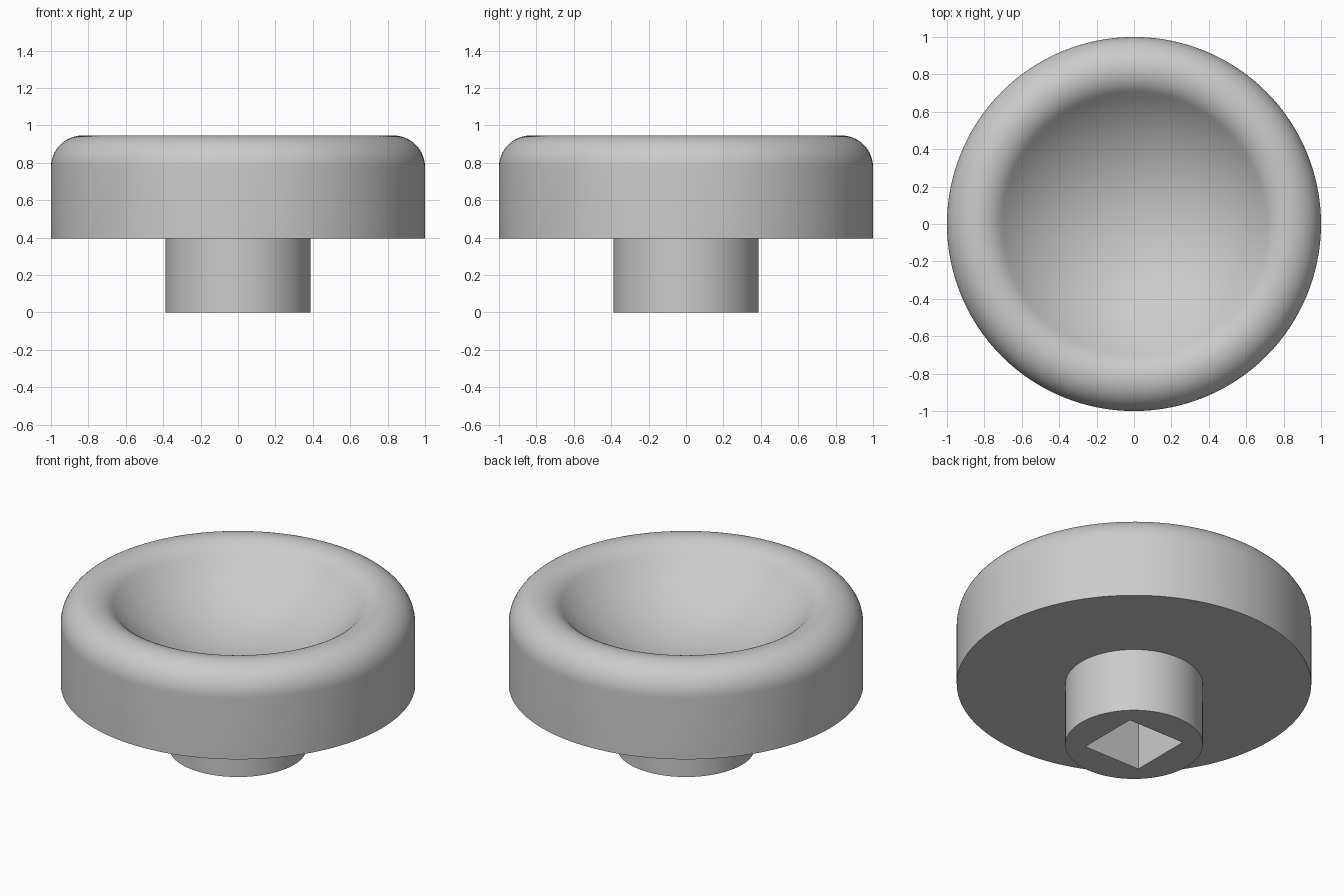
import bpy
import bmesh
from math import sin, cos, pi, radians

SEGMENTS = 128

cube = bpy.data.objects.get("Cube")
if cube:
    bpy.data.objects.remove(cube, do_unlink=True)

grey = bpy.data.materials.new("light grey")
grey.use_nodes = True
grey.diffuse_color = (0.6, 0.6, 0.6, 1)
grey.node_tree.nodes["Principled BSDF"].inputs["Base Color"].default_value = (0.6, 0.6, 0.6, 1)


def lathe(name, profile):
    """Spin an (r, z) profile around the z axis."""
    bm = bmesh.new()
    verts = [bm.verts.new((r, 0, z)) for r, z in profile]
    edges = [bm.edges.new(pair) for pair in zip(verts, verts[1:])]
    bmesh.ops.spin(bm, geom=verts + edges, cent=(0, 0, 0), axis=(0, 0, 1),
                   angle=2 * pi, steps=SEGMENTS, use_duplicate=False)
    bmesh.ops.remove_doubles(bm, verts=bm.verts, dist=1e-5)
    bmesh.ops.recalc_face_normals(bm, faces=bm.faces)
    mesh = bpy.data.meshes.new(name)
    bm.to_mesh(mesh)
    bm.free()
    obj = bpy.data.objects.new(name, mesh)
    bpy.context.collection.objects.link(obj)
    mesh.materials.append(grey)
    return obj


def activate(obj):
    bpy.ops.object.select_all(action='DESELECT')
    obj.select_set(True)
    bpy.context.view_layer.objects.active = obj


def arc(centre_r, centre_z, radius, start, end, steps):
    """Points on an arc, with angles measured from straight up, outward positive."""
    angles = [radians(start + (end - start) * i / steps) for i in range(steps + 1)]
    return [(centre_r + radius * sin(a), centre_z + radius * cos(a)) for a in angles]


# Cap: flat underside, straight wall, rounded rim and spherical dish
base_z, top_z = 0.395, 0.946
round_r, rim_r, slope = 0.17, 0.83, 47
rim = arc(rim_r, top_z - round_r, round_r, 90, -slope, 24)
edge_r, edge_z = rim[-1]
dish_r = edge_r / sin(radians(slope))
dish_centre = edge_z + dish_r * cos(radians(slope))
dish = arc(0, dish_centre, dish_r, 180 - slope, 180, 20)
cap = lathe("cap", [(0, base_z), (1, base_z)] + rim + dish[1:])

# Stem: plain cylinder with a square socket in its lower end
stem_r = 0.388
stem = lathe("stem", [(0, 0), (stem_r, 0), (stem_r, base_z + 0.005), (0, base_z + 0.005)])
socket_side, socket_depth = 0.39, 0.385
bpy.ops.mesh.primitive_cube_add(size=1, location=(0, 0, socket_depth - 0.25))
cutter = bpy.context.object
cutter.name = "socket_cutter"
cutter.scale = (socket_side, socket_side, 0.5)
cutter.hide_render = True
cutter.data.materials.append(grey)

activate(stem)
cut = stem.modifiers.new("socket", 'BOOLEAN')
cut.operation = 'DIFFERENCE'
cut.solver = 'EXACT'
cut.object = cutter
bpy.ops.object.modifier_apply(modifier=cut.name)
bpy.data.objects.remove(cutter, do_unlink=True)

for part in (cap, stem):
    activate(part)
    bpy.ops.object.shade_smooth_by_angle(angle=radians(30))
